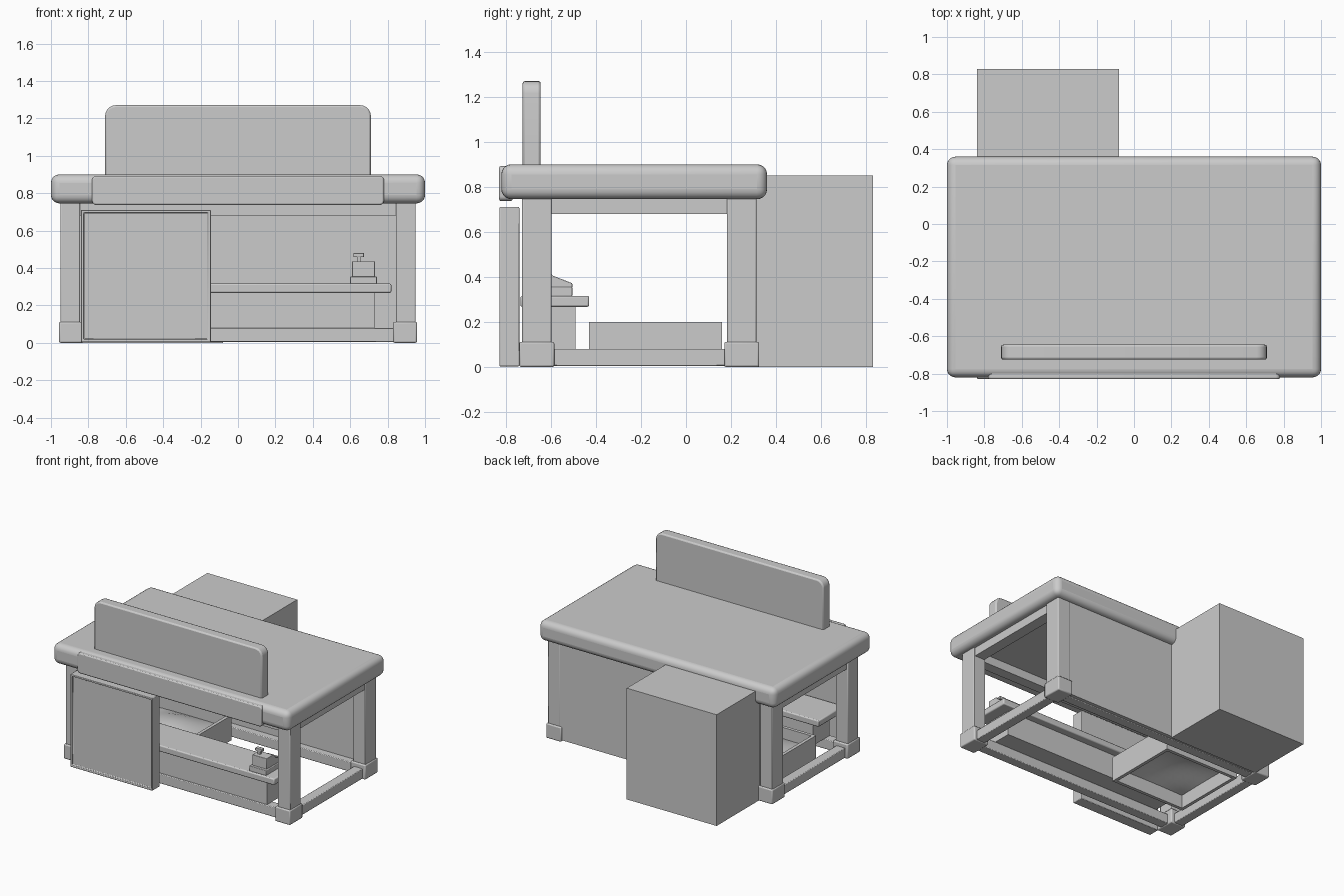
import bpy, bmesh, math

if "Cube" in bpy.data.objects:
    bpy.data.objects.remove(bpy.data.objects["Cube"], do_unlink=True)

GREY = (0.6, 0.6, 0.6, 1)
mat = bpy.data.materials.new("plain grey")
mat.use_nodes = True
mat.diffuse_color = GREY
mat.node_tree.nodes["Principled BSDF"].inputs["Base Color"].default_value = GREY


def finish(name, bm, bevel=0.0, segments=2):
    bmesh.ops.recalc_face_normals(bm, faces=bm.faces)
    mesh = bpy.data.meshes.new(name)
    bm.to_mesh(mesh)
    bm.free()
    mesh.materials.append(mat)
    ob = bpy.data.objects.new(name, mesh)
    bpy.context.collection.objects.link(ob)
    if bevel:
        mod = ob.modifiers.new("soft_edges", "BEVEL")
        mod.width, mod.segments = bevel, segments
        mod.limit_method, mod.angle_limit = "ANGLE", math.radians(40)
    bpy.ops.object.select_all(action="DESELECT")
    ob.select_set(True)
    bpy.context.view_layer.objects.active = ob
    bpy.ops.object.shade_smooth_by_angle(angle=math.radians(35))
    return ob


def box_mesh(xs, ys, zs):
    bm = bmesh.new()
    bmesh.ops.create_cube(bm, size=1)
    for v in bm.verts:
        v.co = [lo + (c + 0.5) * (hi - lo) for c, (lo, hi) in zip(v.co, (xs, ys, zs))]
    return bm


def box(name, xs, ys, zs, bevel=0.0, segments=2):
    return finish(name, box_mesh(xs, ys, zs), bevel, segments)


def rounded_board(name, xs, ys, zs, radius, edge, top_only=False):
    """Board whose corners are rounded as seen from the front."""
    bm = box_mesh(xs, ys, zs)
    mid = sum(zs) / 2
    corners = [e for e in bm.edges
               if abs(e.verts[0].co.y - e.verts[1].co.y) > 1e-4
               and (e.verts[0].co.z > mid or not top_only)]
    bmesh.ops.bevel(bm, geom=corners, offset=radius, segments=5, profile=0.5, affect="EDGES")
    return finish(name, bm, edge)


def profile_x(name, points, xs, bevel=0.0):
    """Side profile in y and z, extruded along x."""
    bm = bmesh.new()
    face = bm.faces.new([bm.verts.new((xs[0], y, z)) for y, z in points])
    ext = bmesh.ops.extrude_face_region(bm, geom=[face])["geom"]
    bmesh.ops.translate(bm, vec=(xs[1] - xs[0], 0, 0),
                        verts=[g for g in ext if isinstance(g, bmesh.types.BMVert)])
    return finish(name, bm, bevel)


# Thick roof slab with its signs
box("roof_slab", (-1, 1), (-0.82, 0.36), (0.745, 0.9), 0.045, 5)
rounded_board("roof_sign", (-0.71, 0.71), (-0.725, -0.645), (0.88, 1.27), 0.055, 0.01, True)
rounded_board("front_fascia", (-0.78, 0.78), (-0.83, -0.77), (0.737, 0.892), 0.022, 0.008)

# Corner posts with feet, and the side rails and beams between them
for side, s in (("right", -1), ("left", 1)):
    def across(a, b):
        return tuple(sorted((s * a, s * b)))
    for end, y in (("front", -0.6625), ("back", 0.2475)):
        box(f"{end}_{side}_post", across(0.845, 0.95), (y - 0.065, y + 0.065), (0.05, 0.76), 0.006)
        box(f"{end}_{side}_foot", across(0.83, 0.957), (y - 0.0775, y + 0.0775), (0, 0.112), 0.008)
    box(f"{side}_floor_rail", across(0.86, 0.935), (-0.62, 0.2), (0.005, 0.08), 0.005)
    box(f"{side}_roof_beam", across(0.855, 0.94), (-0.62, 0.2), (0.68, 0.76))

# Long rails and beams, front and back
for end, y in (("front", -0.6625), ("back", 0.2475)):
    box(f"{end}_floor_rail", (-0.86, 0.86), (y - 0.0375, y + 0.0375), (0.005, 0.08), 0.005)
    box(f"{end}_roof_beam", (-0.86, 0.86), (y - 0.04, y + 0.04), (0.68, 0.76))

# Back wall and the large store box behind it
box("back_wall", (-0.845, 0.845), (0.265, 0.312), (0.01, 0.75))
box("rear_box", (-0.84, -0.08), (0.31, 0.83), (0, 0.85))

# Front board with a raised frame
bm = box_mesh((-0.84, -0.145), (-0.828, -0.74), (0.003, 0.71))
front = min(bm.faces, key=lambda f: f.calc_center_median().y)
bmesh.ops.inset_region(bm, faces=[front], thickness=0.02)
rim = bmesh.ops.inset_region(bm, faces=[front], thickness=0.004, depth=-0.015)
finish("front_board", bm, 0.004)

# Counter shelf on its cabinet
box("counter_top", (-0.82, 0.82), (-0.735, -0.43), (0.267, 0.316), 0.008)
box("counter_cabinet", (-0.73, 0.73), (-0.69, -0.49), (0.08, 0.27))

# Low tray with a mounded filling
tray_x, tray_y, wall = (-0.8, -0.165), (-0.43, 0.16), 0.025
for name, xs in (("tray_right_side", (tray_x[0], tray_x[0] + wall)),
                 ("tray_left_side", (tray_x[1] - wall, tray_x[1]))):
    box(name, xs, tray_y, (0.01, 0.2))
for name, ys in (("tray_front_side", (tray_y[0], tray_y[0] + wall)),
                 ("tray_back_side", (tray_y[1] - wall, tray_y[1]))):
    box(name, tray_x, ys, (0.01, 0.2))
bm = bmesh.new()
bmesh.ops.create_grid(bm, x_segments=12, y_segments=12, size=1)
for v in bm.verts:
    u, w = v.co.x, v.co.y
    v.co = (sum(tray_x) / 2 + 0.305 * u, sum(tray_y) / 2 + 0.28 * w,
            0.11 + 0.08 * math.cos(u * math.pi / 2) * math.cos(w * math.pi / 2))
finish("tray_filling", bm)

# Small till: base, sloping body and display on a stem
box("till_base", (0.6, 0.742), (-0.72, -0.505), (0.314, 0.355), 0.004)
profile_x("till_body", [(-0.7, 0.35), (-0.505, 0.35), (-0.505, 0.372),
                        (-0.59, 0.405), (-0.62, 0.435), (-0.7, 0.435)], (0.61, 0.732), 0.003)
box("till_stem", (0.635, 0.655), (-0.67, -0.65), (0.42, 0.465))
box("till_display", (0.617, 0.673), (-0.675, -0.645), (0.458, 0.48), 0.003)
